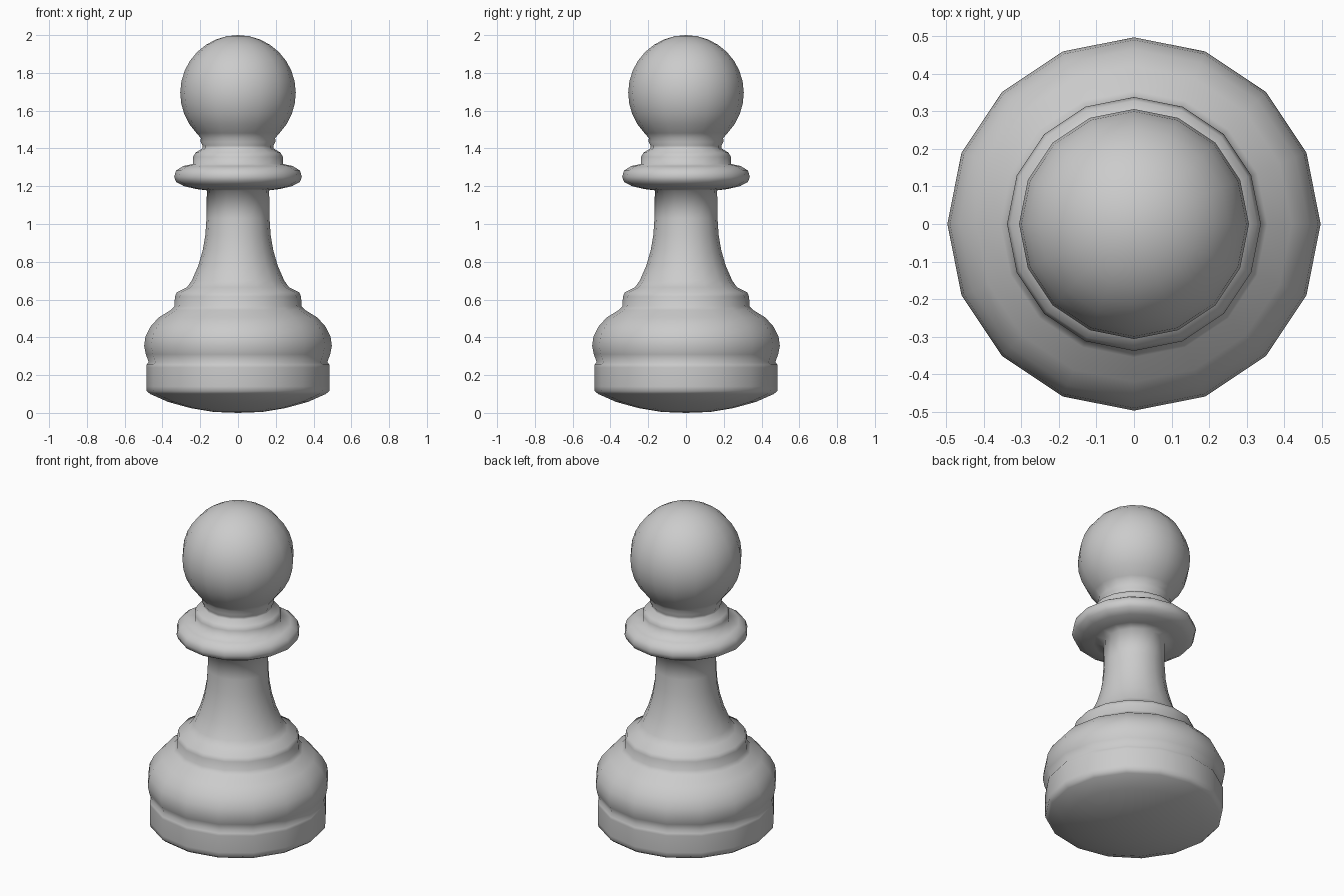
import bpy, bmesh, math

if "Cube" in bpy.data.objects:
    bpy.data.objects.remove(bpy.data.objects["Cube"])

SIDES = 16


def lathe(name, profile):
    """Revolve a (radius, height) profile, listed bottom to top, around z."""
    bm = bmesh.new()
    rings = []
    for r, z in profile:
        if r == 0:
            rings.append([bm.verts.new((0, 0, z))] * SIDES)
        else:
            rings.append([bm.verts.new((r * math.cos(2 * math.pi * i / SIDES),
                                        r * math.sin(2 * math.pi * i / SIDES), z))
                          for i in range(SIDES)])
    for low, high in zip(rings, rings[1:]):
        for i in range(SIDES):
            j = (i + 1) % SIDES
            bm.faces.new(list(dict.fromkeys((low[i], low[j], high[j], high[i]))))
    bmesh.ops.recalc_face_normals(bm, faces=bm.faces[:])
    mesh = bpy.data.meshes.new(name)
    bm.to_mesh(mesh)
    bm.free()
    mesh.shade_smooth()
    obj = bpy.data.objects.new(name, mesh)
    bpy.context.collection.objects.link(obj)
    return obj


# rounded underside and foot band
profile = [(0, 0), (0.13, 0.005), (0.25, 0.025), (0.37, 0.058), (0.465, 0.1),
           (0.483, 0.115), (0.485, 0.14), (0.485, 0.24), (0.484, 0.255)]
# bulging base
profile += [(0.473, 0.27), (0.488, 0.31), (0.497, 0.355), (0.49, 0.405),
            (0.465, 0.455), (0.42, 0.505), (0.355, 0.545)]
# step ring above the base
profile += [(0.337, 0.565), (0.334, 0.615), (0.325, 0.638), (0.27, 0.665)]
# flared stem
profile += [(0.245, 0.7), (0.21, 0.78), (0.187, 0.86), (0.173, 0.94),
            (0.167, 1.03), (0.165, 1.178)]
# collar
profile += [(0.22, 1.185), (0.285, 1.2), (0.328, 1.222), (0.338, 1.25),
            (0.328, 1.283), (0.29, 1.307), (0.237, 1.318)]
# small ring and neck
profile += [(0.238, 1.355), (0.225, 1.378), (0.188, 1.4), (0.188, 1.415),
            (0.198, 1.435), (0.197, 1.455)]
# ball head
R, CZ = 0.306, 1.694
for k in range(12):
    a = math.radians(-44 + k * 134 / 12)
    profile.append((R * math.cos(a), CZ + R * math.sin(a)))
profile.append((0, 2.0))

lathe("pawn_body", profile)
